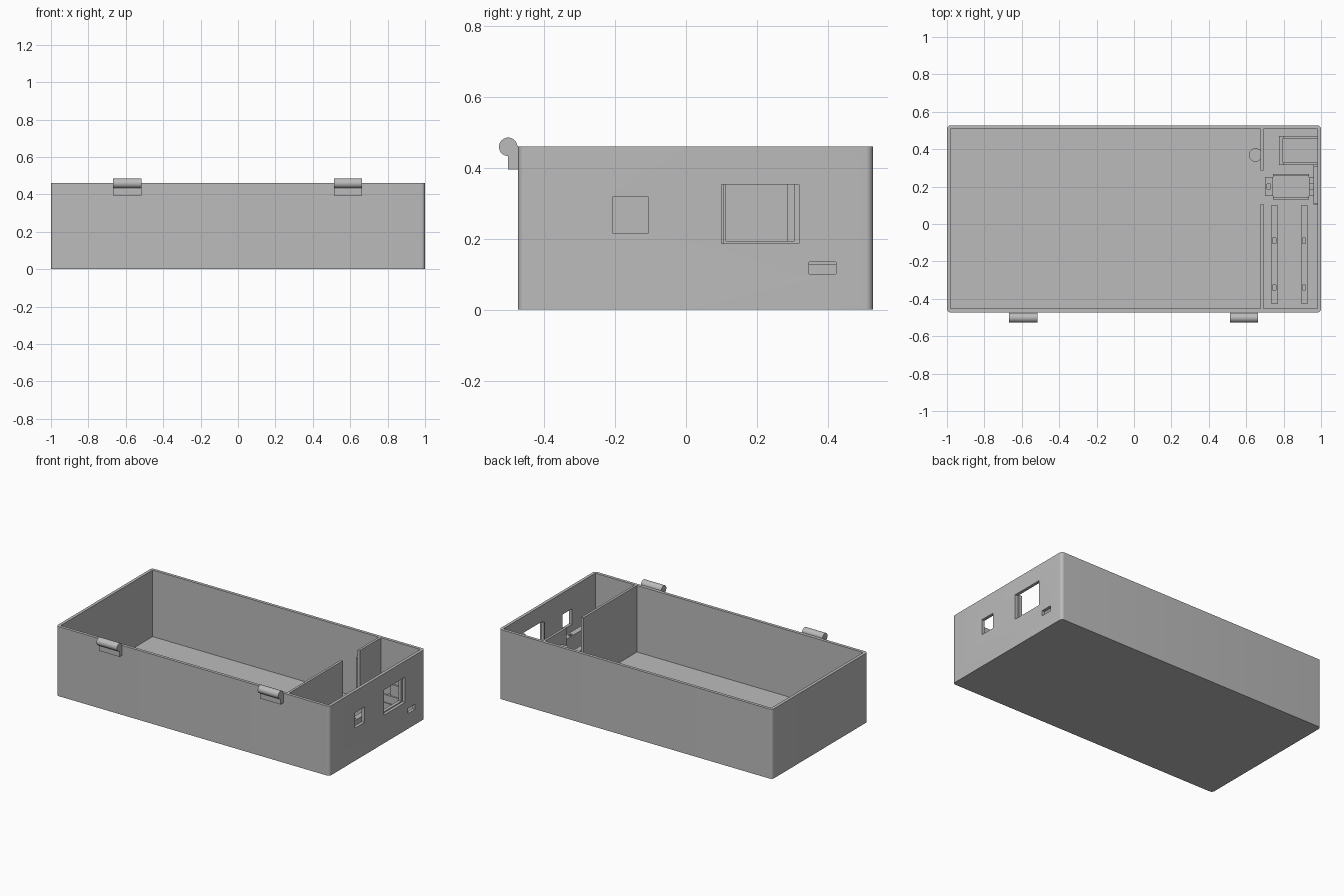
import bpy
import bmesh
from math import pi
from mathutils import Matrix, Vector

default = bpy.data.objects.get("Cube")
if default:
    bpy.data.objects.remove(default, do_unlink=True)

grey = bpy.data.materials.new("plain grey")
grey.use_nodes = True
grey.diffuse_color = (0.5, 0.5, 0.5, 1)
grey.node_tree.nodes["Principled BSDF"].inputs["Base Color"].default_value = (0.5, 0.5, 0.5, 1)


def finish(name, bm):
    mesh = bpy.data.meshes.new(name)
    bm.to_mesh(mesh)
    bm.free()
    mesh.materials.append(grey)
    obj = bpy.data.objects.new(name, mesh)
    bpy.context.collection.objects.link(obj)
    return obj


def box(name, x, y, z, corner=0):
    """Box from (min, max) ranges, with optional rounded upright edges."""
    lo, hi = Vector((x[0], y[0], z[0])), Vector((x[1], y[1], z[1]))
    bm = bmesh.new()
    bmesh.ops.create_cube(bm, size=1, matrix=Matrix.Translation((lo + hi) / 2)
                          @ Matrix.Diagonal((*(hi - lo), 1)))
    if corner:
        upright = [e for e in bm.edges
                   if abs(e.verts[0].co.z - e.verts[1].co.z) > 0.01]
        bmesh.ops.bevel(bm, geom=upright, offset=corner, segments=8,
                        profile=0.5, affect='EDGES')
    return finish(name, bm)


def cylinder(name, centre, radius, length, along_x=False):
    turn = Matrix.Rotation(pi / 2 if along_x else 0, 4, 'Y')
    bm = bmesh.new()
    bmesh.ops.create_cone(bm, cap_ends=True, segments=40, radius1=radius,
                          radius2=radius, depth=length,
                          matrix=Matrix.Translation(centre) @ turn)
    obj = finish(name, bm)
    smooth(obj)
    return obj


def activate(obj):
    bpy.ops.object.select_all(action='DESELECT')
    obj.select_set(True)
    bpy.context.view_layer.objects.active = obj


def smooth(obj):
    activate(obj)
    bpy.ops.object.shade_smooth_by_angle()


def cut(obj, *ranges):
    """Subtract boxes, then remove the cutters."""
    for r in ranges:
        cutter = box("cutter", *r)
        cutter.hide_render = True
        mod = obj.modifiers.new("cut", 'BOOLEAN')
        mod.operation = 'DIFFERENCE'
        mod.solver = 'EXACT'
        mod.object = cutter
        activate(obj)
        bpy.ops.object.modifier_apply(modifier=mod.name)
        bpy.data.objects.remove(cutter, do_unlink=True)


FLOOR = 0.018
TOP = 0.46
SIDE = (0.95, 1.05)

# Open tray with rounded corners and three side openings
case = box("case", (-1, 1), (-0.473, 0.527), (0, TOP), corner=0.02)
cut(case,
    ((-0.98, 0.98), (-0.453, 0.507), (0.02, 0.6)),
    (SIDE, (-0.207, -0.106), (0.216, 0.318)),
    (SIDE, (0.10, 0.319), (0.186, 0.353)),
    (SIDE, (0.347, 0.423), (0.10, 0.135)))
smooth(case)

# Partition in two pieces with a cable gap, and a post beside it
wall_x = (0.676, 0.692)
box("partition_front", wall_x, (-0.455, 0.107), (FLOOR, TOP))
box("partition_back", wall_x, (0.286, 0.509), (FLOOR, TOP))
cylinder("round_post", (0.65, 0.369, 0.195), 0.036, 0.355)

# U-shaped rim behind the large opening
rim = box("opening_rim", (0.96, 0.981), (0.104, 0.319), (0.17, 0.353))
cut(rim, ((0.9, 1.1), (0.113, 0.305), (0.193, 0.5)))

# Small board holder behind the slot
box("board_holder_end", (0.775, 0.797), (0.315, 0.47), (FLOOR, 0.128))
for name, y in (("front", (0.315, 0.329)), ("back", (0.456, 0.47))):
    box("board_holder_" + name, (0.796, 0.981), y, (FLOOR, 0.2))

# Cradle with two drilled ears
box("cradle_base", (0.743, 0.936), (0.143, 0.257), (FLOOR, 0.1))
for name, y in (("front", (0.13, 0.144)), ("back", (0.256, 0.267))):
    box("cradle_wall_" + name, (0.743, 0.936), y, (FLOOR, 0.18))
for name, x, hole in (("right", (0.70, 0.744), 0.72), ("left", (0.935, 0.962), 0.949)):
    ear = box("cradle_ear_" + name, x, (0.15, 0.25), (FLOOR, 0.15))
    cut(ear, ((hole - 0.01, hole + 0.01), (0.187, 0.213), (0.06, 0.2)))

# Long support rails with square sockets
for name, x in (("right", 0.733), ("left", 0.893)):
    rail = box("rail_" + name, (x, x + 0.037), (-0.425, 0.10), (FLOOR, 0.21))
    cut(rail, *[((x + 0.008, x + 0.025), (y - 0.014, y + 0.014), (0.12, 0.3))
                for y in (-0.34, -0.09)])

# Front hinge knuckles with mounting plates
for name, x in (("right", -0.592), ("left", 0.588)):
    span = (x - 0.075, x + 0.075)
    box("hinge_plate_" + name, span, (-0.501, -0.472), (0.395, TOP))
    cylinder("hinge_knuckle_" + name, (x, -0.501, 0.459), 0.026, 0.15, along_x=True)
